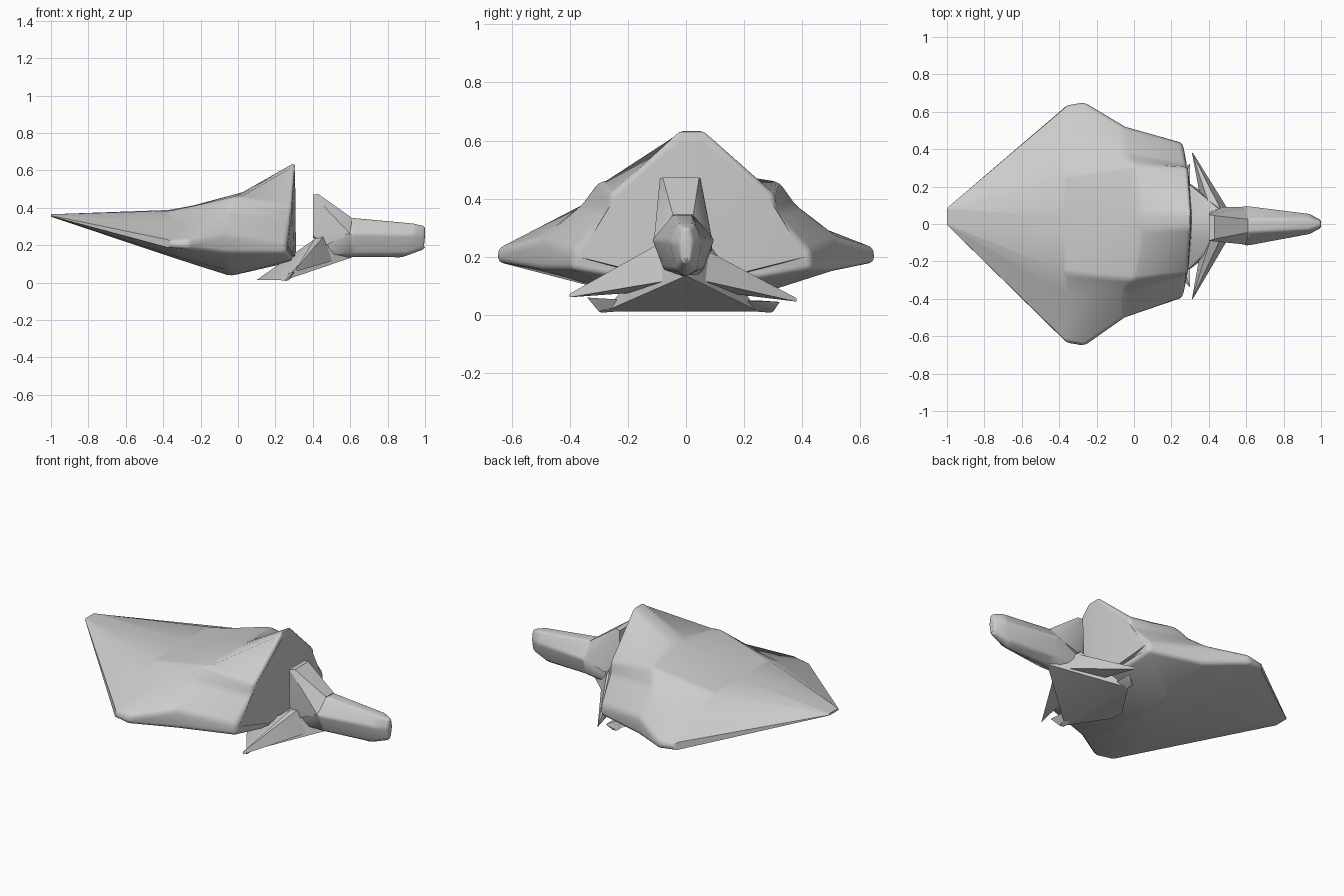
import bpy, bmesh


def finish(name, bm, angle=0.45):
    bmesh.ops.recalc_face_normals(bm, faces=bm.faces)
    mesh = bpy.data.meshes.new(name)
    bm.to_mesh(mesh)
    bm.free()
    ob = bpy.data.objects.new(name, mesh)
    bpy.context.collection.objects.link(ob)
    bpy.ops.object.select_all(action='DESELECT')
    ob.select_set(True)
    bpy.context.view_layer.objects.active = ob
    bpy.ops.object.shade_smooth_by_angle(angle=angle)
    return ob


def loft(name, sections, width, keep):
    """Mirror each half section across y, skin them, round the edges."""
    bm = bmesh.new()
    rings = []
    for shift, half in sections:
        left = [(x, -y, z) for x, y, z in reversed(half) if y > 0]
        rings.append([bm.verts.new((x, y + shift, z)) for x, y, z in half + left])
    n = len(rings[0])
    for a, b in zip(rings, rings[1:]):
        for i in range(n):
            j = (i + 1) % n
            bm.faces.new((a[i], a[j], b[j], b[i]))
    bm.faces.new(rings[0])
    bm.faces.new(rings[-1])
    bmesh.ops.recalc_face_normals(bm, faces=bm.faces)
    edges = [e for e in bm.edges if all(keep(v.co) for v in e.verts)
             and e.calc_face_angle(0) > 0.3]
    bmesh.ops.bevel(bm, geom=edges, offset=width, segments=3, profile=0.5,
                    affect='EDGES', clamp_overlap=True)
    return finish(name, bm, 0.6)


def hull(name, points):
    bm = bmesh.new()
    for p in points:
        bm.verts.new(p)
    bmesh.ops.convex_hull(bm, input=bm.verts)
    loose = [v for v in bm.verts if not v.link_faces]
    bmesh.ops.delete(bm, geom=loose, context='VERTS')
    bmesh.ops.dissolve_limit(bm, angle_limit=0.03, verts=bm.verts, edges=bm.edges)
    return finish(name, bm)


# Kite-shaped shell, lofted from the pointed end to the tall end face
loft("shell", [
    (0.04, [(-1, .04, .365), (-1, .042, .362), (-1, .044, .36), (-1, .045, .358),
            (-1, .045, .355), (-.995, .03, .35), (-.99, 0, .349)]),
    (0.0, [(-.37, .04, .388), (-.36, .26, .384), (-.35, .38, .32), (-.365, .63, .225),
           (-.365, .635, .185), (-.34, .3, .142), (-.34, 0, .131)]),
    (0.0, [(-.24, .04, .412), (-.22, .28, .413), (-.25, .39, .33), (-.26, .65, .23),
           (-.27, .65, .18), (-.22, .25, .108), (-.22, 0, .092)]),
    (0.01, [(.04, .04, .487), (-.01, .31, .462), (-.05, .37, .38), (-.05, .51, .26),
            (-.05, .51, .155), (-.05, .22, .065), (-.04, 0, .036)]),
    (0.02, [(.305, .042, .642), (.29, .285, .41), (.285, .29, .35), (.258, .41, .22),
            (.26, .415, .155), (.29, .2, .12), (.31, 0, .115)]),
], 0.025, lambda c: c.x > -0.5)

# Shallow ridge filling the tall end face
hull("end_plate", [
    (.305, -.02, .60), (.305, .055, .60), (.31, -.03, .16), (.31, .06, .16),
    (.29, -.24, .41), (.29, .28, .41), (.265, -.37, .2), (.265, .41, .2),
    (.24, -.1, .5), (.24, .12, .5), (.24, -.2, .15), (.24, .24, .15),
    (.30, -.15, .145), (.30, .19, .145), (.31, .0, .13)])

# Neck, narrowing to a blunt wedge
loft("neck", [
    (0.0, [(.42, .03, .30), (.42, .07, .25), (.42, .06, .15), (.42, 0, .10)]),
    (-0.01, [(.615, .035, .345), (.615, .107, .26), (.615, .07, .16), (.615, 0, .135)]),
    (0.0, [(.94, .03, .315), (.94, .055, .255), (.9, .035, .155), (.87, 0, .13)]),
    (0.0, [(1.0, .014, .30), (1.0, .022, .25), (1.0, .016, .19), (.99, 0, .17)]),
], 0.018, lambda c: c.x > 0.6)

# Upright collar fin with a flat back
hull("top_fin", [
    (.40, -.09, .47), (.40, .05, .47), (.43, -.08, .473), (.43, .045, .473),
    (.61, -.045, .345), (.61, .025, .345), (.40, -.09, .25), (.40, .06, .24),
    (.47, -.09, .2), (.47, .09, .22), (.6, -.11, .26), (.6, .09, .26)])

# Low fin that sweeps back under the shell
hull("bottom_fin", [
    (.10, -.06, .014), (.10, .02, .014), (.25, -.28, .012), (.25, .25, .012),
    (.36, 0, .07), (.61, 0, .135), (.42, -.08, .24), (.42, .06, .24),
    (.46, -.085, .25), (.46, .075, .25)])

# Spread side fins, each with a small hooked tip below
for label, y, z, root in (("left_fin", -.40, .065, .235), ("right_fin", .38, .05, .2)):
    s = -1 if y < 0 else 1
    hull(label, [
        (.31, y, z + .008), (.315, y, z - .004), (.46, s * .085, root + .015),
        (.41, s * .08, root), (.37, s * .06, .085), (.52, s * .05, .12)])
    hull(label + "_hook", [
        (.25, s * .29, .008), (.27, s * .30, .012), (.30, y * .85, z - .005),
        (.27, s * .25, .05), (.30, s * .18, .05), (.25, s * .20, .015)])
